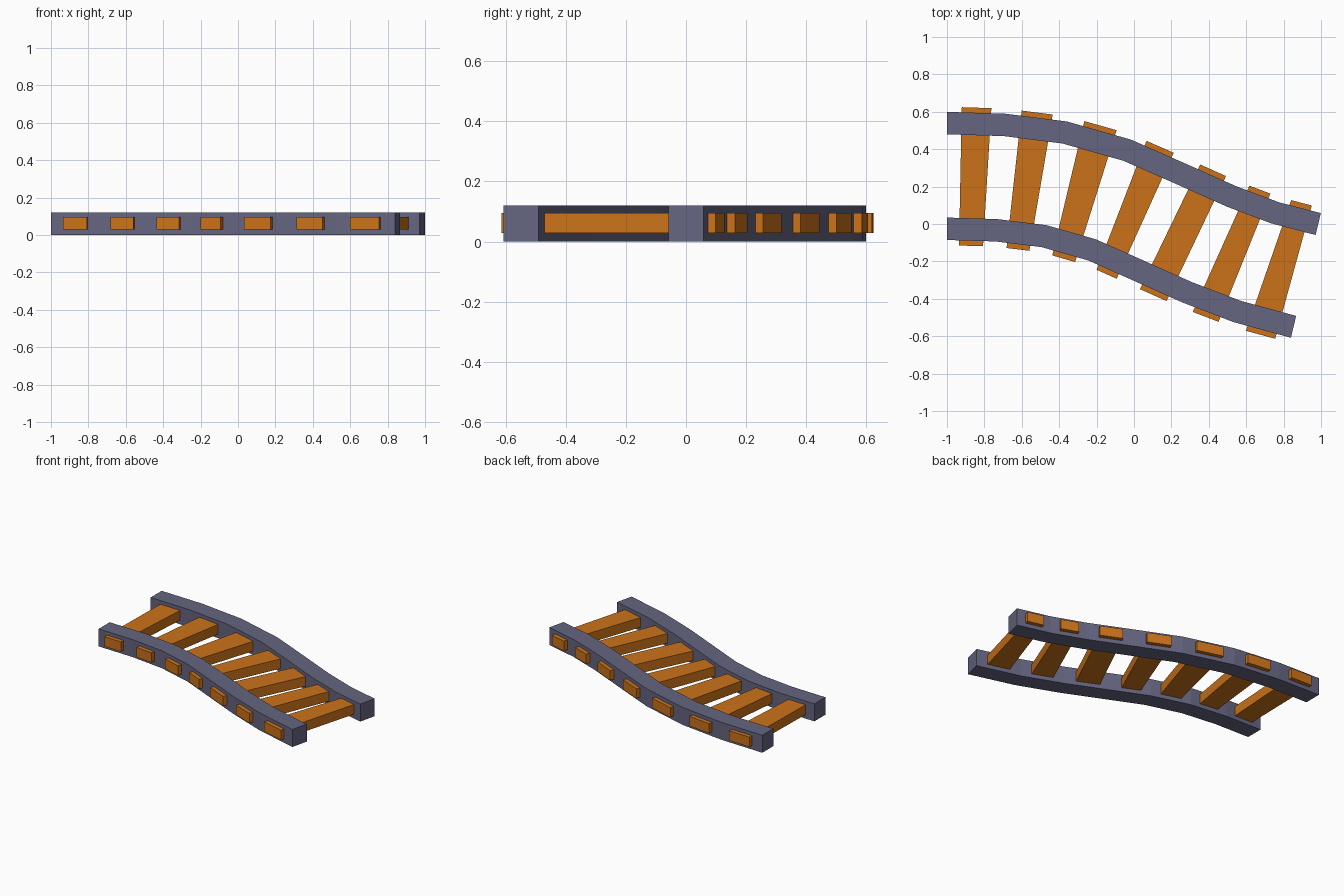
import bpy, bmesh
from math import radians, sin, cos

if "Cube" in bpy.data.objects:
    bpy.data.objects.remove(bpy.data.objects["Cube"])

# Stations along the S-curve: centre x, centre y, turn angle in degrees
STATIONS = [(-1.0, .257, 0), (-.713, .248, 4.6), (-.425, .212, 11.4),
            (-.13, .128, 19.5), (.123, .016, 26), (.403, -.109, 25.3),
            (.653, -.204, 20.9), (.919, -.275, 13.5)]


def material(name, color):
    m = bpy.data.materials.new(name)
    m.diffuse_color = color
    m.use_nodes = True
    m.node_tree.nodes["Principled BSDF"].inputs["Base Color"].default_value = m.diffuse_color
    return m


def station(i, offset):
    x, y, a = STATIONS[i]
    a = radians(a)
    return x + offset * sin(a), y + offset * cos(a)


def between(i, t, offset):
    p, q = station(i, offset), station(i + 1, offset)
    return p[0] + (q[0] - p[0]) * t, p[1] + (q[1] - p[1]) * t


def sweep(name, pairs, z0, z1, mat):
    """Box-section strip through successive (right, left) point pairs."""
    bm = bmesh.new()
    rings = [[bm.verts.new((*r, z0)), bm.verts.new((*l, z0)),
              bm.verts.new((*l, z1)), bm.verts.new((*r, z1))] for r, l in pairs]
    for a, b in zip(rings, rings[1:]):
        for k in range(4):
            n = (k + 1) % 4
            bm.faces.new((a[k], a[n], b[n], b[k]))
    bm.faces.new(rings[0])
    bm.faces.new(rings[-1])
    bmesh.ops.recalc_face_normals(bm, faces=bm.faces[:])
    me = bpy.data.meshes.new(name)
    bm.to_mesh(me)
    bm.free()
    me.materials.append(mat)
    ob = bpy.data.objects.new(name, me)
    bpy.context.collection.objects.link(ob)


steel = material("rail_steel", (.13, .13, .22, 1))
wood = material("sleeper_wood", (.6, .17, .01, 1))

# Two rails following the curve
for name, lo, hi in (("left_rail", .2225, .3425), ("right_rail", -.3425, -.2225)):
    sweep(name, [(station(i, lo), station(i, hi)) for i in range(len(STATIONS))],
          0, .12, steel)

# One tapered sleeper in the middle of each segment
for i in range(len(STATIONS) - 1):
    sweep(f"sleeper_{i + 1}", [(between(i, t, -.37), between(i, t, .37)) for t in (.25, .75)],
          .028, .095, wood)
